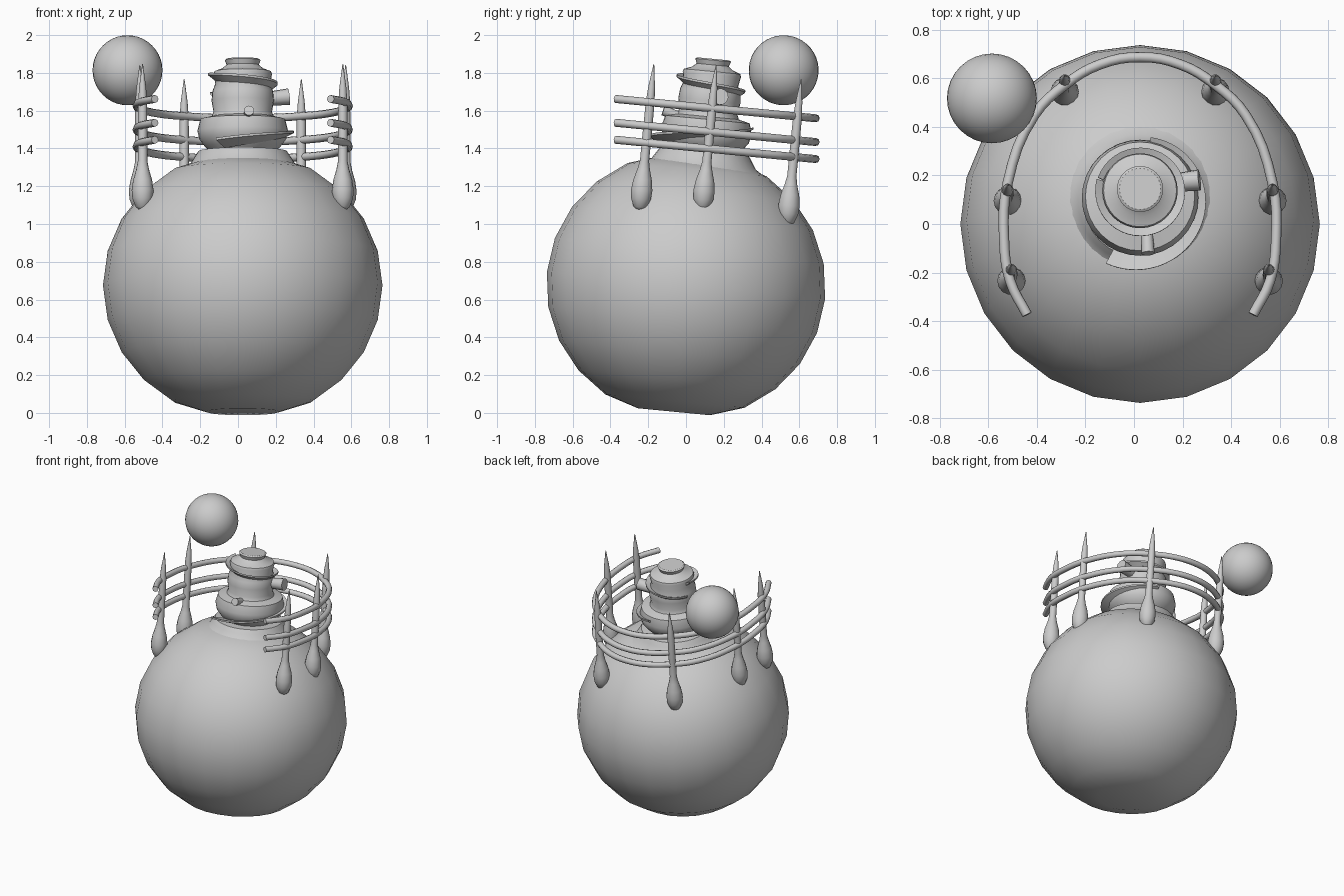
import bpy, bmesh, math
from mathutils import Matrix

if "Cube" in bpy.data.objects:
    bpy.data.objects.remove(bpy.data.objects["Cube"])

TILT = math.radians(-5.5)
CX = 0.025

grey = bpy.data.materials.new("plain_grey")
grey.use_nodes = True
grey.diffuse_color = (0.6, 0.6, 0.6, 1)
grey.node_tree.nodes["Principled BSDF"].inputs["Base Color"].default_value = (0.6, 0.6, 0.6, 1)


def finish(ob, loc, angle=35):
    ob.location = loc
    ob.rotation_euler.x = TILT
    ob.data.materials.append(grey)
    bpy.ops.object.select_all(action='DESELECT')
    ob.select_set(True)
    bpy.context.view_layer.objects.active = ob
    bpy.ops.object.shade_smooth_by_angle(angle=math.radians(angle))
    return ob


def from_bmesh(name, bm, loc, angle=35):
    bmesh.ops.recalc_face_normals(bm, faces=bm.faces)
    me = bpy.data.meshes.new(name)
    bm.to_mesh(me)
    bm.free()
    ob = bpy.data.objects.new(name, me)
    bpy.context.collection.objects.link(ob)
    return finish(ob, loc, angle)


def lathe(name, profile, loc, sides, angle=35):
    """Spin (radius, height) points about z and cap the ends."""
    bm = bmesh.new()
    rings = [[bm.verts.new((r * math.cos(2 * math.pi * i / sides),
                            r * math.sin(2 * math.pi * i / sides), h))
              for i in range(sides)] for r, h in profile]
    for a, b in zip(rings, rings[1:]):
        for i in range(sides):
            j = (i + 1) % sides
            bm.faces.new((a[i], a[j], b[j], b[i]))
    bm.faces.new(rings[0])
    bm.faces.new(rings[-1])
    return from_bmesh(name, bm, loc, angle)


def spiral(name, start, end, z0, z1, inner, r0, r1, loc, thick=0.012, steps=40):
    """Thin ledge winding round the tower axis, with a dished section."""
    bm = bmesh.new()
    rows = []
    for k in range(steps + 1):
        t = k / steps
        a = math.radians(start + (end - start) * t)
        z, out = z0 + (z1 - z0) * t, r0 + (r1 - r0) * t
        section = [(inner, z - 0.035), (out, z), (out, z + thick), (inner, z - 0.01)]
        rows.append([bm.verts.new((r * math.cos(a), r * math.sin(a), h)) for r, h in section])
    for a, b in zip(rows, rows[1:]):
        for i in range(4):
            j = (i + 1) % 4
            bm.faces.new((a[i], a[j], b[j], b[i]))
    bm.faces.new(rows[0])
    bm.faces.new(rows[-1])
    return from_bmesh(name, bm, loc)


def stub(name, radius, length, center, direction):
    """Short cylinder pointing along a direction in the tower's frame."""
    bm = bmesh.new()
    turn = direction.to_track_quat('Z', 'Y').to_matrix().to_4x4()
    bmesh.ops.create_cone(bm, cap_ends=True, segments=12, radius1=radius * 0.85,
                          radius2=radius, depth=length,
                          matrix=Matrix.Translation(center) @ turn)
    return from_bmesh(name, bm, TOWER)


def ball(name, segs, rings, radius, loc, squash=1.0, flat=1.0):
    bm = bmesh.new()
    bmesh.ops.create_uvsphere(bm, u_segments=segs, v_segments=rings, radius=radius)
    for v in bm.verts:
        v.co.z = max(-flat, min(flat, v.co.z * squash))
    return from_bmesh(name, bm, loc, 60)


# Ground globe with flattened poles, and the floating moon
ball("globe", 24, 12, 0.74, (CX, 0, 0.675), 0.96, 0.672)
ball("moon", 32, 20, 0.185, (-0.585, 0.517, 1.814))

# Tower: flared skirt, bowl, drum, hat and cap in one turned body
TOWER = (CX, 0.087, 1.275)
lathe("tower_skirt", [(0.34, -0.03), (0.325, 0.01), (0.28, 0.04), (0.255, 0.08),
                      (0.235, 0.11), (0.16, 0.115)], TOWER, 32)
lathe("tower_body", [(0.16, 0.1), (0.2, 0.135), (0.23, 0.175), (0.24, 0.22),
                     (0.225, 0.28), (0.165, 0.295), (0.155, 0.32), (0.165, 0.38),
                     (0.16, 0.43), (0.145, 0.47), (0.155, 0.52), (0.15, 0.535),
                     (0.11, 0.55), (0.085, 0.57), (0.095, 0.595), (0.085, 0.602)],
      TOWER, 32)
spiral("lower_ledge", 242, 440, 0.145, 0.25, 0.2, 0.3, 0.25, TOWER)
spiral("upper_ledge", 165, 520, 0.52, 0.42, 0.14, 0.185, 0.185, TOWER)

# Spout at the front and chimney stub on the side
from mathutils import Vector
stub("front_spout", 0.027, 0.12, Vector((0.03, -0.18, 0.29)), Vector((0.05, -1, 0.25)))
stub("side_stub", 0.044, 0.11, Vector((0.19, 0.05, 0.4)), Vector((1, 0.1, 0.12)))

# Fence posts: bulb foot, slim shaft and spike
post = [(0.012, 0), (0.036, 0.02), (0.054, 0.065), (0.058, 0.11), (0.05, 0.165),
        (0.034, 0.22), (0.025, 0.265), (0.025, 0.4), (0.024, 0.58), (0.018, 0.66),
        (0.002, 0.78)]
for place, x, y, z in (("front", 0.53, -0.245, 1.07), ("middle", 0.545, 0.085, 1.065),
                       ("back", 0.31, 0.535, 0.99)):
    for side, s in (("left", 1), ("right", -1)):
        lathe(f"{place}_{side}_post", post, (CX + s * x, y, z), 14, 50)

# Three curved rails, open at the front
half = [(0.465, -0.375), (0.535, -0.235), (0.56, -0.06), (0.545, 0.17),
        (0.435, 0.45), (0.31, 0.575), (0.165, 0.66)]
path = half + [(0, 0.69)] + [(-x, y) for x, y in reversed(half)]
for name, z in (("top_rail", 1.626), ("middle_rail", 1.5), ("bottom_rail", 1.41)):
    cu = bpy.data.curves.new(name, 'CURVE')
    cu.dimensions = '3D'
    cu.bevel_depth = 0.021
    cu.bevel_resolution = 2
    cu.resolution_u = 4
    cu.use_fill_caps = True
    sp = cu.splines.new('BEZIER')
    sp.bezier_points.add(len(path) - 1)
    for p, (x, y) in zip(sp.bezier_points, path):
        p.co = (x, y, 0)
        p.handle_left_type = p.handle_right_type = 'AUTO'
    ob = bpy.data.objects.new(name, cu)
    bpy.context.collection.objects.link(ob)
    bpy.ops.object.select_all(action='DESELECT')
    ob.select_set(True)
    bpy.context.view_layer.objects.active = ob
    bpy.ops.object.convert(target='MESH')
    finish(bpy.context.view_layer.objects.active, (CX, 0, z), 50)
